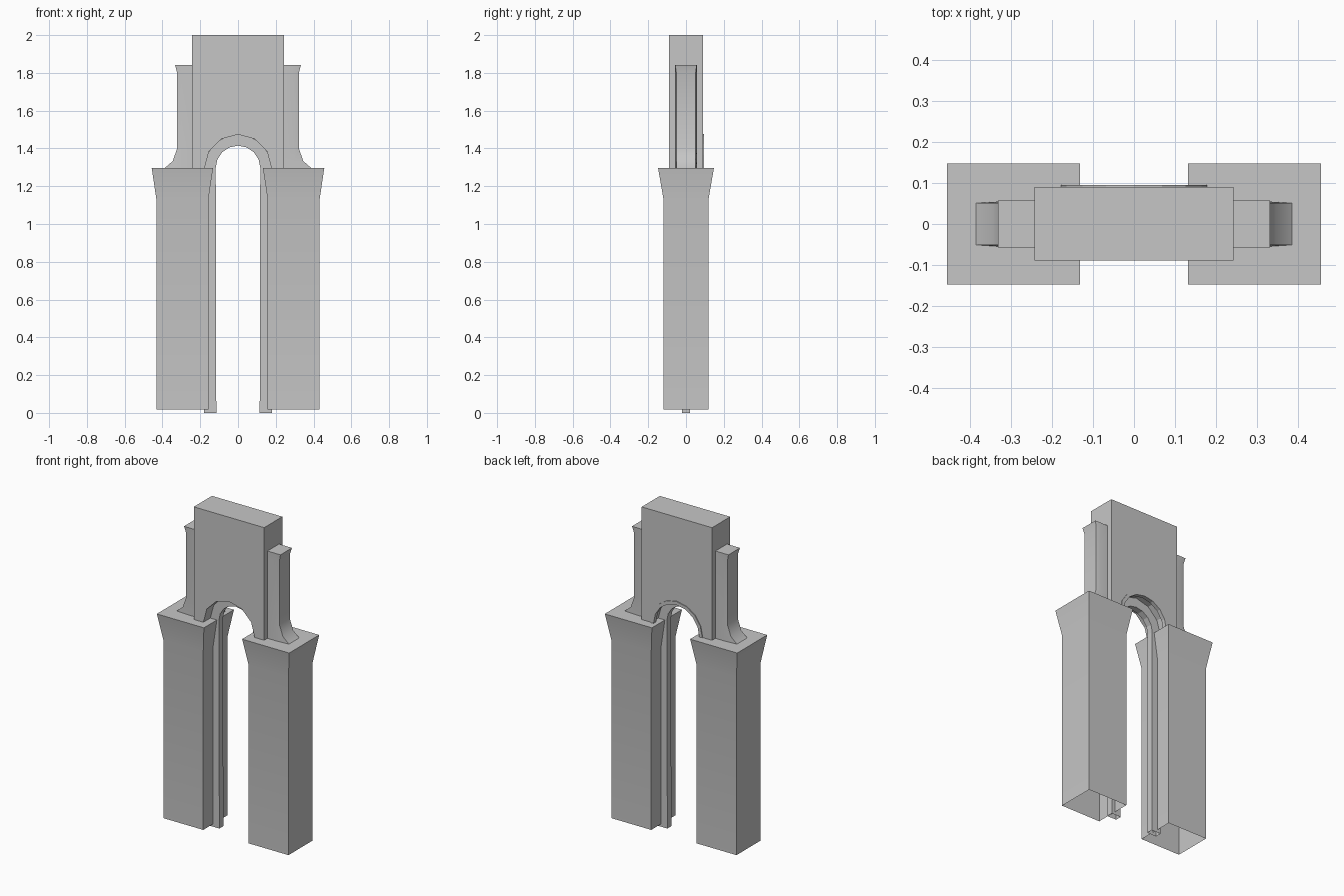
import bpy, bmesh, math

cube = bpy.data.objects.get("Cube")
if cube:
    bpy.data.objects.remove(cube, do_unlink=True)

# Single stone grey
stone = bpy.data.materials.new("stone_grey")
stone.use_nodes = True
GREY = (0.565, 0.565, 0.565, 1)
stone.diffuse_color = GREY
stone.node_tree.nodes["Principled BSDF"].inputs["Base Color"].default_value = GREY

SPRING = 1.297  # height where the arch starts


def finish(name, bm, smooth=False):
    bmesh.ops.recalc_face_normals(bm, faces=bm.faces)
    mesh = bpy.data.meshes.new(name)
    bm.to_mesh(mesh)
    bm.free()
    mesh.materials.append(stone)
    obj = bpy.data.objects.new(name, mesh)
    bpy.context.collection.objects.link(obj)
    if smooth:
        bpy.ops.object.select_all(action='DESELECT')
        obj.select_set(True)
        bpy.context.view_layer.objects.active = obj
        bpy.ops.object.shade_smooth_by_angle(angle=math.radians(30))


def extrude_outline(bm, outline, y0, y1):
    """Extrude an x-z outline along y."""
    face = bm.faces.new([bm.verts.new((x, y0, z)) for x, z in outline])
    for v in bmesh.ops.extrude_face_region(bm, geom=[face])["geom"]:
        if isinstance(v, bmesh.types.BMVert):
            v.co.y = y1
    if face.is_valid and len(face.link_loops if hasattr(face, "link_loops") else face.loops) > 0:
        bm.normal_update()


def arch(radius, segments):
    """Half circle from +x over the top to -x."""
    steps = [math.pi * i / segments for i in range(segments + 1)]
    return [(radius * math.cos(a), SPRING + radius * math.sin(a)) for a in steps]


def bridge(bm, rings):
    """Skin a stack of rings with quads."""
    for a, b in zip(rings, rings[1:]):
        for i in range(len(a)):
            j = (i + 1) % len(a)
            bm.faces.new((a[i], a[j], b[j], b[i]))


def pillar(name, side):
    # Stacked rectangles: foot, neck, flared top; hollow with an open foot
    bm = bmesh.new()
    rings = []
    for z, x0, x1, y in ((0.018, 0.157, 0.432, 0.119), (1.13, 0.157, 0.432, 0.119),
                         (SPRING, 0.132, 0.457, 0.148)):
        corners = ((x0, -y), (x1, -y), (x1, y), (x0, y))
        rings.append([bm.verts.new((side * cx, cy, z)) for cx, cy in corners])
    bridge(bm, rings)
    bm.faces.new(rings[-1])
    finish(name, bm, smooth=True)


def buttress(name, side):
    # Narrow side pier with a flared cap and a sweeping foot
    bm = bmesh.new()
    outer = [(0.387, SPRING), (0.346, 1.333), (0.322, 1.40), (0.322, 1.80), (0.333, 1.842)]
    rows = []
    for x, z in outer:
        half = 0.057 if z > 1.82 else 0.051
        section = ((0.23, -0.057), (0.3, -0.057), (x, -half),
                   (x, half), (0.3, 0.057), (0.23, 0.057))
        rows.append([bm.verts.new((side * px, y, z)) for px, y in section])
    bridge(bm, rows)
    bm.faces.new(rows[0])
    bm.faces.new(rows[-1])
    finish(name, bm, smooth=True)


for label, side in (("left", 1), ("right", -1)):
    pillar(label + "_pillar", side)
    buttress(label + "_buttress", side)

# Upper wall with the arched opening
bm = bmesh.new()
extrude_outline(bm, [(-0.243, SPRING), (-0.243, 2.0), (0.243, 2.0), (0.243, SPRING)]
                + arch(0.177, 6), -0.089, 0.09)
finish("upper_wall", bm)

# Thin rib running up both pillars and around the arch, open at its feet
bm = bmesh.new()
extrude_outline(bm, [(0.18, 0)] + arch(0.178, 8) + [(-0.18, 0), (-0.115, 0)]
                + arch(0.118, 8)[::-1] + [(0.115, 0)], -0.02, 0.02)
feet = [f for f in bm.faces if all(v.co.z < 0.01 for v in f.verts)]
bmesh.ops.delete(bm, geom=feet, context='FACES_ONLY')
finish("arch_rib", bm)

# Slim moulding around the back of the arch
bm = bmesh.new()
extrude_outline(bm, arch(0.179, 8) + arch(0.158, 8)[::-1], 0.07, 0.095)
finish("back_moulding", bm)
